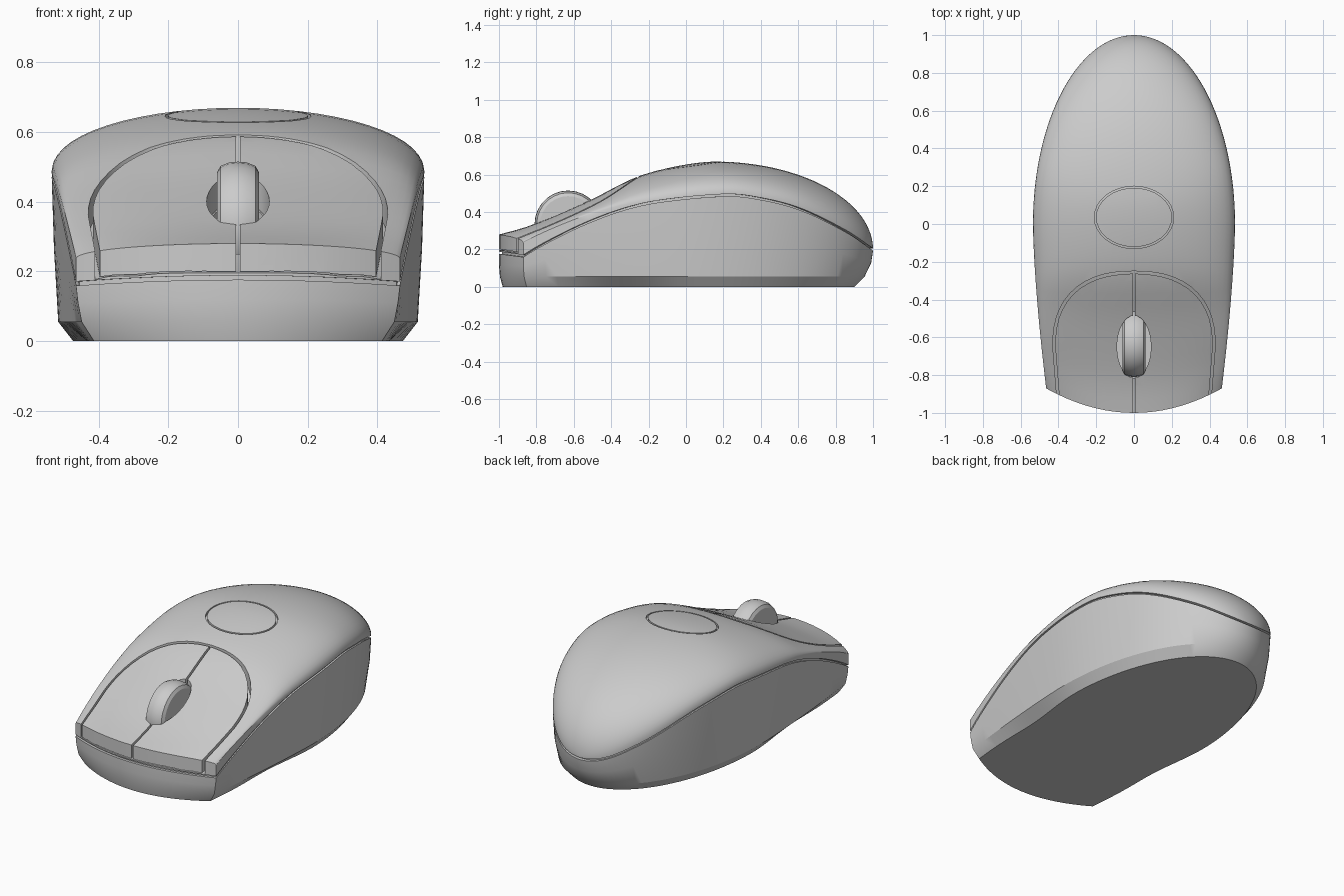
import bpy, bmesh
from math import sin, cos, pi, sqrt, exp

if "Cube" in bpy.data.objects:
    bpy.data.objects.remove(bpy.data.objects["Cube"])

SEAM = [(-.87, .165), (-.78, .22), (-.56, .33), (-.35, .41), (-.16, .455),
        (.2, .49), (.35, .48), (.6, .42), (.86, .295), (1, .2)]
RIDGE = [(-1, .28), (-.87, .315), (-.75, .36), (-.5, .47), (-.27, .585),
         (-.05, .645), (.15, .67), (.35, .66)]


def spline(pts, y):
    y = min(max(y, pts[0][0]), pts[-1][0])
    n = len(pts)
    i = next(i for i in range(n - 1) if y <= pts[i + 1][0])

    def slope(j):
        a, b = pts[max(j - 1, 0)], pts[min(j + 1, n - 1)]
        return (b[1] - a[1]) / (b[0] - a[0])
    (x0, z0), (x1, z1) = pts[i], pts[i + 1]
    d = x1 - x0
    u = (y - x0) / d
    return ((2*u**3 - 3*u*u + 1) * z0 + (u**3 - 2*u*u + u) * d * slope(i)
            + (3*u*u - 2*u**3) * z1 + (u**3 - u*u) * d * slope(i + 1))


def clamp(a):
    return min(max(a, 0), 1)


def width(y):
    if y > 0:
        return .535 * sqrt(max(1 - y * y, 0))
    return .535 - .07 * (min(-y, .87) / .87) ** 1.5


def ridge(y):
    if y > .15:
        return .2 + .47 * sqrt(max(1 - ((y - .15) / .85) ** 2, 0))
    return spline(RIDGE, y)


def bow(v):
    # how far the corners sit behind the middle of the bowed front
    return .13 * clamp((-.3 - v) / .7)


def shell_point(v, f):
    ye = v + bow(v)
    base = spline(SEAM, ye) + .012 + .06 * clamp((-.2 - ye) / .67)
    z = base + max(ridge(v) - base, 0) * sqrt(max(1 - f * f, 0))
    return (f * width(ye), v + bow(v) * f * f, z)


def surface(x, y):
    f = min(abs(x) / max(width(y), .01), 1)
    return shell_point(max(y - bow(y) * f * f, -1), f)[2]


def finish(name, bm):
    bmesh.ops.remove_doubles(bm, verts=bm.verts, dist=1e-5)
    bmesh.ops.recalc_face_normals(bm, faces=bm.faces)
    me = bpy.data.meshes.new(name)
    bm.to_mesh(me)
    bm.free()
    ob = bpy.data.objects.new(name, me)
    bpy.context.collection.objects.link(ob)
    return ob


def grid_faces(bm, rows):
    vs = [[bm.verts.new(p) for p in r] for r in rows]
    for a, b in zip(vs, vs[1:]):
        for j in range(len(a) - 1):
            bm.faces.new((a[j], a[j + 1], b[j + 1], b[j]))
    return vs


def make_cutter(name, rows):
    # floor sheet pulled straight up into a solid
    bm = bmesh.new()
    grid_faces(bm, rows)
    bmesh.ops.remove_doubles(bm, verts=bm.verts, dist=1e-5)
    r = bmesh.ops.extrude_face_region(bm, geom=bm.faces[:])
    for g in r['geom']:
        if isinstance(g, bmesh.types.BMVert):
            g.co.z = .9
    ob = finish(name, bm)
    ob.hide_render = True
    return ob


def cut(ob, cutter, op='DIFFERENCE'):
    m = ob.modifiers.new('cut', 'BOOLEAN')
    m.operation, m.object, m.solver = op, cutter, 'EXACT'
    bpy.context.view_layer.objects.active = ob
    bpy.ops.object.modifier_apply(modifier=m.name)


# body: domed shell, seam groove and lower case in one closed skin
def make_body(name):
    NV, NF = 44, 28
    vv = [-1 + 2 * sin(i / NV * pi / 2) for i in range(NV + 1)]
    ff = [sin((j / NF - .5) * pi) for j in range(NF + 1)]
    bm = bmesh.new()
    vs = grid_faces(bm, [[shell_point(v, f) for f in ff] for v in vv[:-1]])
    tip = bm.verts.new(shell_point(1, 0))
    for a, b in zip(vs[-1], vs[-1][1:]):
        bm.faces.new((a, b, tip))
    loop = (vs[0] + [r[-1] for r in vs[1:]] + [tip]
            + [r[0] for r in vs[:0:-1]])
    edge = [(p.co.x, p.co.y,
             .165 + .017 * (1 - ff[i] ** 2) if i <= NF else spline(SEAM, p.co.y))
            for i, p in enumerate(loop)]

    def ring(kx, kback, kfront, zf, waist=0):
        out = []
        for x, y, q in edge:
            k = kx * (1 - waist * exp(-((y + .35) / .25) ** 2))
            out.append(bm.verts.new((x * k, y * (kback if y > 0 else kfront), zf(q))))
        return out
    rings = [loop,
             ring(1, 1, 1, lambda q: q + .006),
             ring(.98, .98, .985, lambda q: q + .006),
             ring(.98, .98, .985, lambda q: q - .006),
             ring(1, 1, 1, lambda q: q - .006),
             ring(.988, .99, 1, lambda q: .055 + .5 * (q - .055)),
             ring(.965, .955, .995, lambda q: .055),
             ring(.89, .9, .98, lambda q: 0, .05)]
    n = len(loop)
    for a, b in zip(rings, rings[1:]):
        for i in range(n):
            bm.faces.new((a[i], a[(i + 1) % n], b[(i + 1) % n], b[i]))
    bm.faces.new(rings[-1])
    return finish(name, bm)


# outline of the two click buttons, half width at y
def button_half(y):
    if y < -.65:
        return .43 - .02 * (-.65 - y) / .25
    return .43 * max(1 - ((y + .65) / .4) ** 2.4, 0) ** (1 / 2.4)


def button_rows(gap, inner, depth, side):
    ys = [-1.06, -1, -.95, -.9, -.85, -.8, -.75, -.7]
    ys += [-.65 + .4 * sin(i / 12 * pi / 2) for i in range(13)]
    rows = []
    for y in ys:
        xo = max(button_half(y) - gap, inner + .01)
        yy = y - gap * clamp((y + .65) / .4)
        xs = [inner + (xo - inner) * j / 8 for j in range(9)]
        if side == 0:
            xs = [-x for x in xs[::-1]] + xs[1:]
        else:
            xs = [side * x for x in xs]
        rows.append([(x, yy, surface(x, yy) - depth) for x in xs])
    return rows


def oval(cy, rx, ry, n=32):
    return [(rx * cos(2*pi*i/n), cy + ry * sin(2*pi*i/n)) for i in range(n + 1)]


body = make_body('mouse_body')
pocket = make_cutter('pocket_cutter', button_rows(0, 0, .085, 0))
slot = make_cutter('slot_cutter', [[(x * k, -.65 + (y + .65) * k, .13)
                                    for x, y in oval(-.65, .09, .165)] for k in (1, 0)])
ring_cutter = make_cutter('oval_groove_cutter', [
    [(x, y, surface(x, y) - .015) for x, y in oval(.035, .21 - d, .165 - d)]
    for d in (0, .009)])
cutters = [pocket, slot, ring_cutter]
parts = [body]

# click buttons: pieces of the same skin, slightly smaller than the pocket
for name, side in (('left_button', -1), ('right_button', 1)):
    button = make_body(name)
    shape = make_cutter(name + '_cutter', button_rows(.013, .006, .08, side))
    cut(button, shape, 'INTERSECT')
    cut(button, slot)
    cutters.append(shape)
    parts.append(button)

for c in (pocket, slot, ring_cutter):
    cut(body, c)
for c in cutters:
    bpy.data.objects.remove(c)

# scroll wheel: rounded profile spun about the x axis
bm = bmesh.new()
profile = [(-.06, 0), (-.06, .15), (-.05, .168), (-.025, .178), (0, .18),
           (.025, .178), (.05, .168), (.06, .15), (.06, 0)]
grid_faces(bm, [[(x, -.63 + r * cos(2*pi*i/28), .335 + r * sin(2*pi*i/28))
                 for x, r in profile] for i in range(29)])
bmesh.ops.dissolve_degenerate(bm, edges=bm.edges, dist=1e-5)
parts.append(finish('scroll_wheel', bm))

bpy.ops.object.select_all(action='DESELECT')
for p in parts:
    p.select_set(True)
bpy.context.view_layer.objects.active = body
bpy.ops.object.shade_smooth_by_angle(angle=.5)
